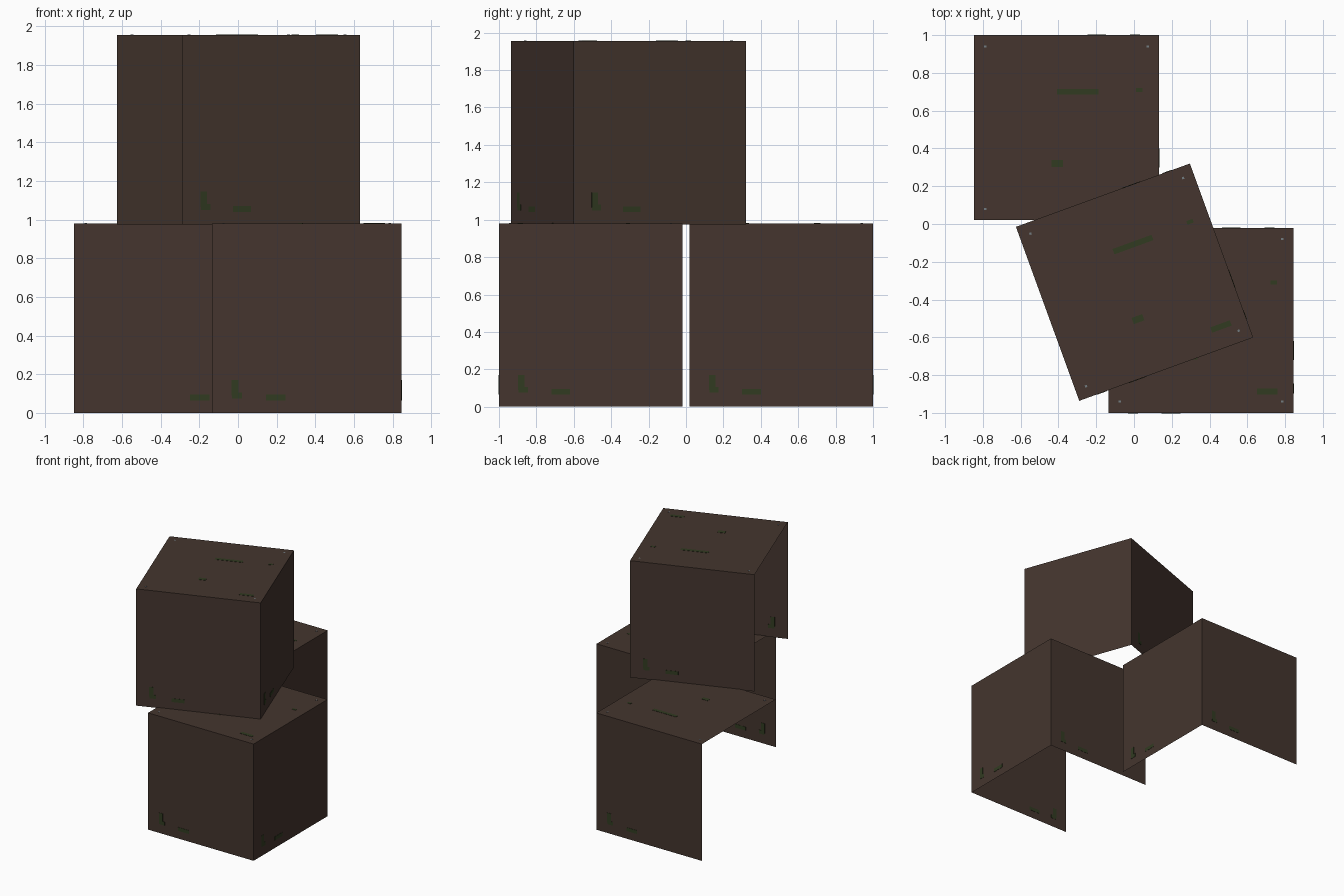
import bpy, bmesh, math
from mathutils import Vector, Matrix

if "Cube" in bpy.data.objects:
    bpy.data.objects.remove(bpy.data.objects["Cube"])

SIZE = 0.98
H = SIZE / 2


def material(name, rgb):
    m = bpy.data.materials.new(name)
    m.diffuse_color = (*rgb, 1)
    m.use_nodes = True
    m.node_tree.nodes["Principled BSDF"].inputs["Base Color"].default_value = m.diffuse_color
    return m


wood = material("dark_wood", (0.058, 0.0356, 0.0273))
moss = material("green_stain", (0.031, 0.044, 0.0155))
steel = material("nail_grey", (0.17, 0.20, 0.22))

SIDES = {"right": Vector((1, 0, 0)), "back": Vector((0, 1, 0)),
         "front": Vector((0, -1, 0)), "top": Vector((0, 0, 1))}

# Marks as (u, v, width, height) from the centre of a face
SIDE_STAINS = [(-0.37, -0.36, 0.035, 0.08), (-0.36, -0.40, 0.05, 0.03),
               (-0.16, -0.41, 0.10, 0.03)]
TOP_STAINS = [(0.06, 0.19, 0.22, 0.03), (-0.05, -0.19, 0.06, 0.035),
              (0.35, -0.377, 0.11, 0.03), (0.385, 0.20, 0.035, 0.02)]
NAILS = [(sx * 0.43, sy * 0.43, 0.012, 0.012) for sx in (-1, 1) for sy in (-1, 1)]


def add_object(name, bm, mat, matrix):
    me = bpy.data.meshes.new(name)
    bm.to_mesh(me)
    bm.free()
    me.materials.append(mat)
    ob = bpy.data.objects.new(name, me)
    ob.matrix_world = matrix
    bpy.context.collection.objects.link(ob)


def add_plate(bm, normal, mark):
    """Thin plate set through the wall, so it shows on both sides."""
    u, v, w, h = mark
    up = Vector((0, 1, 0)) if normal.z else Vector((0, 0, 1))
    side = up.cross(normal)
    axes = Matrix((side, up, normal)).transposed().to_4x4()
    place = Matrix.Translation(side * u + up * v + normal * H)
    bmesh.ops.create_cube(bm, size=1, matrix=place @ axes @ Matrix.Diagonal((w, h, 0.004, 1)))


def crate(name, centre, angle, walls):
    matrix = Matrix.Translation(centre) @ Matrix.Rotation(math.radians(angle), 4, 'Z')
    keep = [SIDES[w] for w in walls]

    # Open shell: only the listed walls remain
    bm = bmesh.new()
    bmesh.ops.create_cube(bm, size=SIZE)
    bm.normal_update()
    gone = [f for f in bm.faces if not any(f.normal.dot(n) > 0.9 for n in keep)]
    bmesh.ops.delete(bm, geom=gone, context='FACES')
    add_object(name, bm, wood, matrix)

    # Stains on every wall
    bm = bmesh.new()
    for n in keep:
        for mark in (TOP_STAINS if n.z else SIDE_STAINS):
            add_plate(bm, n, mark)
    add_object(name + "_stains", bm, moss, matrix)

    # Nail heads in the top corners
    bm = bmesh.new()
    for mark in NAILS:
        add_plate(bm, SIDES["top"], mark)
    add_object(name + "_nails", bm, steel, matrix)


crate("back_crate", (-0.357, 0.51, H), 0, ("right", "back", "top"))
crate("front_crate", (0.355, -0.51, H), 0, ("right", "back", "front", "top"))
crate("upper_crate", (0.003, -0.308, 0.975 + H), 20, ("right", "back", "front", "top"))
